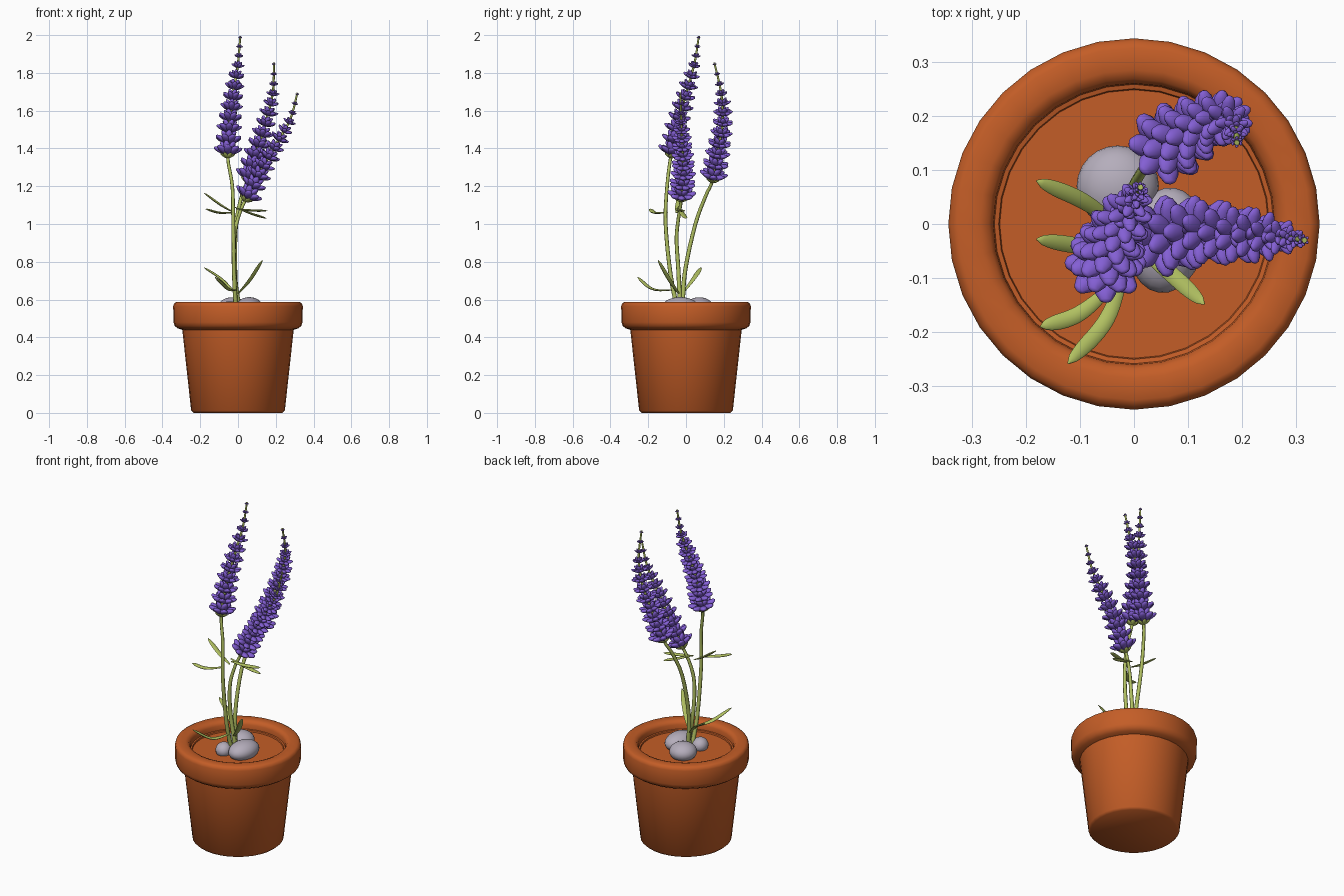
import bpy, bmesh, math
from mathutils import Vector, Matrix

cube = bpy.data.objects.get("Cube")
if cube:
    bpy.data.objects.remove(cube, do_unlink=True)


def material(name, rgb):
    m = bpy.data.materials.new(name)
    m.use_nodes = True
    color = (*rgb, 1)
    m.diffuse_color = color
    m.node_tree.nodes["Principled BSDF"].inputs["Base Color"].default_value = color
    return m


TERRACOTTA = material("terracotta", (0.55, 0.11, 0.02))
GREEN = material("leaf green", (0.44, 0.53, 0.12))
PURPLE = material("petal purple", (0.23, 0.115, 0.66))
STONE = material("stone grey", (0.46, 0.42, 0.50))


def finish(bm, name, mat, angle=45):
    bmesh.ops.recalc_face_normals(bm, faces=bm.faces)
    mesh = bpy.data.meshes.new(name)
    bm.to_mesh(mesh)
    bm.free()
    mesh.materials.append(mat)
    ob = bpy.data.objects.new(name, mesh)
    bpy.context.collection.objects.link(ob)
    bpy.ops.object.select_all(action="DESELECT")
    ob.select_set(True)
    bpy.context.view_layer.objects.active = ob
    bpy.ops.object.shade_smooth_by_angle(angle=math.radians(angle))
    return ob


def spline(points, t):
    """Point on a smooth curve through the points, t from 0 to 1."""
    p = [Vector(q) for q in points]
    p = [2 * p[0] - p[1]] + p + [2 * p[-1] - p[-2]]
    f = min(max(t, 0), 1) * (len(p) - 3)
    i = min(int(f), len(p) - 4)
    u = f - i
    a, b, c, d = p[i:i + 4]
    return 0.5 * (2 * b + (c - a) * u + (2 * a - 5 * b + 4 * c - d) * u * u
                  + (3 * b - a - 3 * c + d) * u ** 3)


def tangent(points, t):
    return (spline(points, t + 0.01) - spline(points, t - 0.01)).normalized()


def tube(bm, points, size, hint, steps, sides=8):
    """Sweep an ellipse; size(t) gives its half width and half thickness."""
    rings = []
    for k in range(steps + 1):
        t = k / steps
        side = tangent(points, t).cross(Vector(hint)).normalized()
        up = side.cross(tangent(points, t))
        w, h = size(t)
        ring = []
        for j in range(sides):
            a = math.tau * j / sides
            ring.append(bm.verts.new(spline(points, t) + side * w * math.cos(a) + up * h * math.sin(a)))
        if rings:
            for j in range(sides):
                n = (j + 1) % sides
                bm.faces.new((rings[-1][j], rings[-1][n], ring[n], ring[j]))
        rings.append(ring)
    bm.faces.new(rings[0])
    bm.faces.new(rings[-1])


def petal(bm, base, axis, angle, lift, length, width, thick):
    """Flattened ellipsoid growing out of the stem axis."""
    ref = axis.cross(Vector((0, 1, 0))).normalized()
    out = Matrix.Rotation(angle, 3, axis) @ ref
    d = axis * math.sin(lift) + out * math.cos(lift)
    side = axis.cross(out)
    n = d.cross(side)
    m = Matrix((side * width, n * thick, d * length / 2)).transposed().to_4x4()
    m.translation = base + d * length / 2
    bmesh.ops.create_uvsphere(bm, u_segments=8, v_segments=6, radius=1, matrix=m)


# Pot: turned profile with a thick rim and a sunken floor
profile = [(0, 0), (0.235, 0), (0.248, 0.012), (0.295, 0.44), (0.318, 0.447), (0.335, 0.46),
           (0.342, 0.48), (0.343, 0.565), (0.338, 0.58), (0.325, 0.587), (0.285, 0.587),
           (0.268, 0.58), (0.26, 0.565), (0.258, 0.54), (0.25, 0.538), (0.248, 0.53), (0, 0.53)]
bm = bmesh.new()
verts = [bm.verts.new((r, 0, z)) for r, z in profile]
edges = [bm.edges.new(pair) for pair in zip(verts, verts[1:])]
bmesh.ops.spin(bm, geom=verts + edges, cent=(0, 0, 0), axis=(0, 0, 1),
               angle=math.tau, steps=32, use_merge=True)
bmesh.ops.remove_doubles(bm, verts=bm.verts, dist=0.0005)
finish(bm, "pot", TERRACOTTA)

# Pebbles around the stems: centre, half sizes, turn
pebbles = [((-0.03, 0.07, 0.56), (0.076, 0.075, 0.052), 0),
           ((0.06, -0.03, 0.56), (0.07, 0.098, 0.053), -0.15),
           ((-0.045, -0.07, 0.55), (0.045, 0.05, 0.042), 0.4)]
for i, (pos, half, turn) in enumerate(pebbles):
    bm = bmesh.new()
    m = Matrix.LocRotScale(Vector(pos), Matrix.Rotation(turn, 3, "Z"), Vector(half))
    bmesh.ops.create_uvsphere(bm, u_segments=24, v_segments=14, radius=1, matrix=m)
    finish(bm, f"pebble_{i + 1}", STONE, 80)

# Each sprig: bare stem points, then points along the flower spike
sprigs = {
    "tall": ([(-0.01, -0.04, 0.53), (-0.02, -0.08, 0.72), (-0.025, -0.108, 1.0),
              (-0.03, -0.1, 1.2), (-0.055, -0.08, 1.36)],
             [(-0.055, -0.08, 1.36), (-0.045, -0.045, 1.53), (-0.025, 0.0, 1.69),
              (0.0, 0.045, 1.85), (0.012, 0.068, 1.995)]),
    "back": ([(0.0, -0.02, 0.53), (-0.015, -0.005, 0.75), (-0.01, 0.05, 1.0),
              (0.02, 0.105, 1.15), (0.05, 0.14, 1.23)],
             [(0.05, 0.14, 1.23), (0.1, 0.17, 1.39), (0.15, 0.195, 1.55),
              (0.185, 0.185, 1.7), (0.19, 0.15, 1.855)]),
    "side": ([(0.01, -0.03, 0.53), (-0.02, -0.04, 0.75), (-0.02, -0.05, 0.92),
              (0.0, -0.04, 1.03), (0.04, -0.025, 1.13)],
             [(0.04, -0.025, 1.13), (0.12, -0.015, 1.28), (0.2, -0.02, 1.42),
              (0.275, -0.025, 1.55), (0.315, -0.03, 1.695)]),
}
WHORLS = 12


def spread(t):
    """Reach of the petals along the spike."""
    if t < 0.6:
        return 0.084 - 0.05 * t
    return max(0.054 - 0.13 * (t - 0.6), 0.012) if t < 0.75 else 0.032 - 0.085 * (t - 0.75)


for name, (stalk, spike) in sprigs.items():
    bm = bmesh.new()
    tube(bm, stalk + spike[1:], lambda t: (0.012 - 0.007 * t, 0.012 - 0.007 * t), (0, 1, 0), 32)
    # Small sepals under the spike
    for j in range(6):
        petal(bm, Vector(spike[0]) - tangent(spike, 0) * 0.012, tangent(spike, 0),
              math.tau * j / 6, 0.55, 0.045, 0.013, 0.006)
    finish(bm, f"{name}_stem", GREEN, 80)

    # Whorls of petals shrinking to the tip
    bm = bmesh.new()
    for k in range(WHORLS):
        t = 0.015 + 0.965 * k / (WHORLS - 1)
        r = spread(t)
        base, axis = spline(spike, t), tangent(spike, t)
        count = 8 if t < 0.6 else 6
        for j in range(count):
            a = math.tau * (j + 0.5 * (k % 2)) / count
            petal(bm, base, axis, a, 0.42, r, r * 0.27, r * 0.17)
        for j in range(5):
            petal(bm, base + axis * r * 0.1, axis, math.tau * (j + 0.3 * k) / 5,
                  0.95, r * 0.85, r * 0.24, r * 0.16)
    finish(bm, f"{name}_petals", PURPLE, 80)

# Leaves: root, middle, tip
leaves = [
    ((-0.01, -0.03, 0.62), (0.06, -0.085, 0.70), (0.13, -0.148, 0.81)),
    ((-0.01, -0.02, 0.63), (-0.09, 0.04, 0.71), (-0.18, 0.08, 0.77)),
    ((-0.01, -0.06, 0.65), (-0.05, -0.175, 0.655), (-0.122, -0.258, 0.72)),
    ((-0.025, -0.1, 1.06), (-0.1, -0.165, 1.06), (-0.173, -0.19, 1.08)),
    ((-0.02, -0.05, 1.06), (-0.09, -0.042, 1.10), (-0.18, -0.028, 1.165)),
    ((-0.01, -0.05, 1.08), (0.07, -0.035, 1.072), (0.155, -0.01, 1.07)),
    ((-0.02, -0.04, 1.09), (0.07, -0.02, 1.055), (0.15, 0.0, 1.03)),
]


def blade(t):
    w = 0.35 + 0.65 * math.sin(math.pi * min(t / 1.2, 0.5))
    w *= math.sqrt(max(1 - max((t - 0.7) / 0.3, 0) ** 2, 0.01))
    return 0.015 * w, 0.006 * w


for i, pts in enumerate(leaves):
    bm = bmesh.new()
    tube(bm, pts, blade, (0, 0, 1), 16)
    finish(bm, f"leaf_{i + 1}", GREEN, 80)
